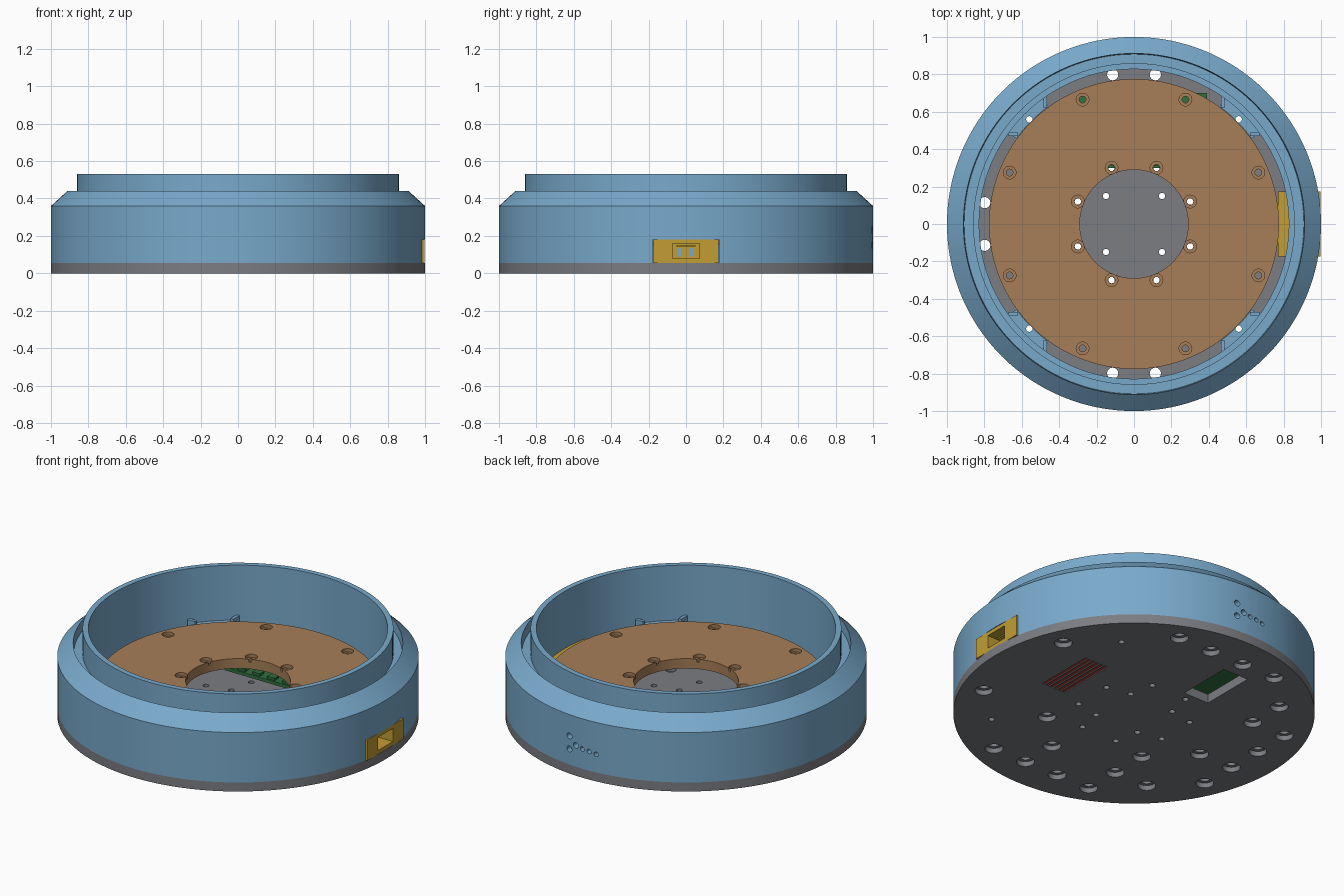
import bpy, bmesh, math
from mathutils import Matrix

if "Cube" in bpy.data.objects:
    bpy.data.objects.remove(bpy.data.objects["Cube"])


def material(name, rgb):
    m = bpy.data.materials.new(name)
    m.use_nodes = True
    m.diffuse_color = (*rgb, 1)
    m.node_tree.nodes["Principled BSDF"].inputs["Base Color"].default_value = (*rgb, 1)
    return m


blue = material("shell blue", (.19, .40, .60))
gray = material("plate gray", (.20, .205, .225))
brown = material("disc brown", (.38, .21, .095))
yellow = material("port yellow", (.54, .34, .035))
green = material("board green", (.03, .16, .05))
red = material("panel red", (.55, .05, .03))


def finish(name, bm, mat=None):
    bmesh.ops.recalc_face_normals(bm, faces=bm.faces)
    me = bpy.data.meshes.new(name)
    bm.to_mesh(me)
    bm.free()
    ob = bpy.data.objects.new(name, me)
    bpy.context.collection.objects.link(ob)
    if mat:
        me.materials.append(mat)
    return ob


def lathe(name, profile, mat, steps=128):
    """Spin a closed (radius, z) profile into a ring."""
    bm = bmesh.new()
    vs = [bm.verts.new((r, 0, z)) for r, z in profile]
    es = [bm.edges.new((vs[i - 1], vs[i])) for i in range(len(vs))]
    bmesh.ops.spin(bm, geom=vs + es, cent=(0, 0, 0), axis=(0, 0, 1),
                   angle=math.tau, steps=steps)
    bmesh.ops.remove_doubles(bm, verts=bm.verts, dist=1e-5)
    return finish(name, bm, mat)


def add_box(bm, x, y, z):
    size = [b - a for a, b in (x, y, z)]
    mid = [(a + b) / 2 for a, b in (x, y, z)]
    bmesh.ops.create_cube(bm, matrix=Matrix.Translation(mid) @ Matrix.Diagonal((*size, 1)))


def boxes(name, spans, mat=None):
    bm = bmesh.new()
    for s in spans:
        add_box(bm, *s)
    return finish(name, bm, mat)


def rods(name, points, r, z0, z1, mat=None, along_y=False, sides=24):
    """Cylinders at (x, y), or at (x, z) running along y."""
    bm = bmesh.new()
    for a, b in points:
        mid = (z0 + z1) / 2
        place = Matrix.Translation((a, mid, b) if along_y else (a, b, mid))
        if along_y:
            place = place @ Matrix.Rotation(math.pi / 2, 4, 'X')
        bmesh.ops.create_cone(bm, cap_ends=True, segments=sides, radius1=r,
                              radius2=r, depth=z1 - z0, matrix=place)
    return finish(name, bm, mat)


def cut(ob, cutter):
    cutter.hide_render = True
    mod = ob.modifiers.new("cut", 'BOOLEAN')
    mod.object, mod.operation, mod.solver = cutter, 'DIFFERENCE', 'EXACT'
    bpy.context.view_layer.objects.active = ob
    bpy.ops.object.modifier_apply(modifier=mod.name)
    bpy.data.objects.remove(cutter)


def smooth(ob):
    bpy.ops.object.select_all(action='DESELECT')
    ob.select_set(True)
    bpy.context.view_layer.objects.active = ob
    bpy.ops.object.shade_smooth_by_angle(angle=math.radians(30))


def mirrored(*pts):
    return [(sx * x, sy * y) for x, y in pts for sx in (1, -1) for sy in (1, -1)]


BASE, DECK = .055, .21
corner_screws = mirrored((.56, .56))
deck_screws = mirrored((.12, .3), (.3, .12))
deck_mounts = mirrored((.275, .665), (.665, .275))

# Shell: chamfered outer wall, narrow groove, raised inner collar
shell = lathe("shell", [(1, BASE), (1, .36), (.912, .44), (.908, .38), (.86, .38),
                        (.86, .53), (.828, .53), (.828, BASE)], blue)
cut(shell, boxes("port_cutter", [((.7, 1.1), (-.176, .176), (0, .181))]))
cut(shell, rods("indicator_cutter", [(.09, .23), (.09, .15), (.045, .185)],
                .018, .96, 1.1, along_y=True))
cut(shell, rods("small_indicator_cutter", [(0, .175), (-.045, .172), (-.09, .165)],
                .014, .96, 1.1, along_y=True))
smooth(shell)

# Corner mounts: curved blocks inside the wall, each with a screw hole
for k in range(4):
    bm = bmesh.new()
    arc = [math.radians(36 + 90 * k + 18 * i / 8) for i in range(9)]
    rim = [(.84 * math.cos(a), .84 * math.sin(a)) for a in arc]
    rim += [(.777 * math.cos(a), .777 * math.sin(a)) for a in reversed(arc)]
    face = bm.faces.new([bm.verts.new((x, y, BASE)) for x, y in rim])
    up = bmesh.ops.extrude_face_region(bm, geom=[face])["geom"]
    bmesh.ops.translate(bm, vec=(0, 0, .14),
                        verts=[v for v in up if isinstance(v, bmesh.types.BMVert)])
    mount = finish(f"corner_mount_{k + 1}", bm, blue)
    cut(mount, rods("mount_cutter", corner_screws, .017, 0, .4))
    smooth(mount)

# Clips at both ends of every corner mount
boxes("clips", [((x - .01, x + .01), (y - .03, y + .03), (BASE, .225))
                for x, y in mirrored((.475, .65))] +
      [((x - .026, x + .026), (y - .01, y + .01), (BASE, .225))
       for x, y in mirrored((.645, .48))], blue)

# Base plate: counterbored mounting grid, screw holes, window and slots
plate = rods("base_plate", [(0, 0)], 1, 0, BASE, gray, sides=128)
grid = [(7, 3), (7, -3), (3, 7), (1, 7), (-1, 7), (-3, 7), (3, -3), (3, -7), (1, -5),
        (1, -7), (-1, -7), (-3, -5), (-3, -7), (-3, -3), (-5, -5), (-5, -1), (-7, -3),
        (-5, 3), (-7, 1), (-7, -1), (-7, 3), (-5, 5)]
grid = [(.114 * i, .114 * j) for i, j in grid]
cut(plate, rods("bore_cutter", grid, .05, -.1, .03))
cut(plate, rods("grid_cutter", grid, .03, -.1, .2))
cut(plate, rods("screw_cutter", corner_screws + deck_screws + mirrored((.15, .15)),
                .017, -.1, .2))
cut(plate, boxes("window_cutter", [((-.24, -.07), (.35, .69), (-.1, .2))]))
cut(plate, boxes("slot_cutter", [((x, x + .019), (-.075, .295), (-.1, .02))
                                 for x in [.44 + .028 * i for i in range(6)]]))
smooth(plate)
boxes("slot_panel", [((.43, .61), (-.085, .305), (.005, .045))], red)
smooth(rods("centre_cap", [(0, 0)], .057, BASE - .01, BASE + .006, gray, sides=48))

# Circuit board over the window, with small components
boxes("circuit_board", [((-.3, .39), (.3, .7), (.08, .1))], green)
boxes("board_components", [((-.22 + .1 * i, -.17 + .1 * i), (.31, .35), (.1, .115))
                           for i in range(6)], green)

# Deck: raised ring with recessed screw holes
deck = lathe("deck", [(.775, .15), (.775, DECK), (.29, DECK), (.29, .15)], brown)
cut(deck, rods("recess_cutter", deck_screws + deck_mounts, .034, .19, .3))
cut(deck, rods("hole_cutter", deck_screws + deck_mounts, .018, .1, .3))
smooth(deck)
side_mounts = [p for p in deck_mounts if p[1] < .6]
smooth(rods("deck_posts", side_mounts, .03, BASE, .15, gray))

# Port block: flush face with a socket opening
port = boxes("port_block", [((.77, .996), (-.175, .175), (BASE, .18))], yellow)
cut(port, boxes("socket_cutter", [((.86, 1.1), (-.072, .072), (.078, .158))]))
boxes("socket_contacts", [((.858, .866), (y - .014, y + .014), (.09, .135))
                          for y in (-.035, .03)], blue)
boxes("socket_tongue", [((.86, .95), (-.05, .05), (.142, .15))], yellow)
